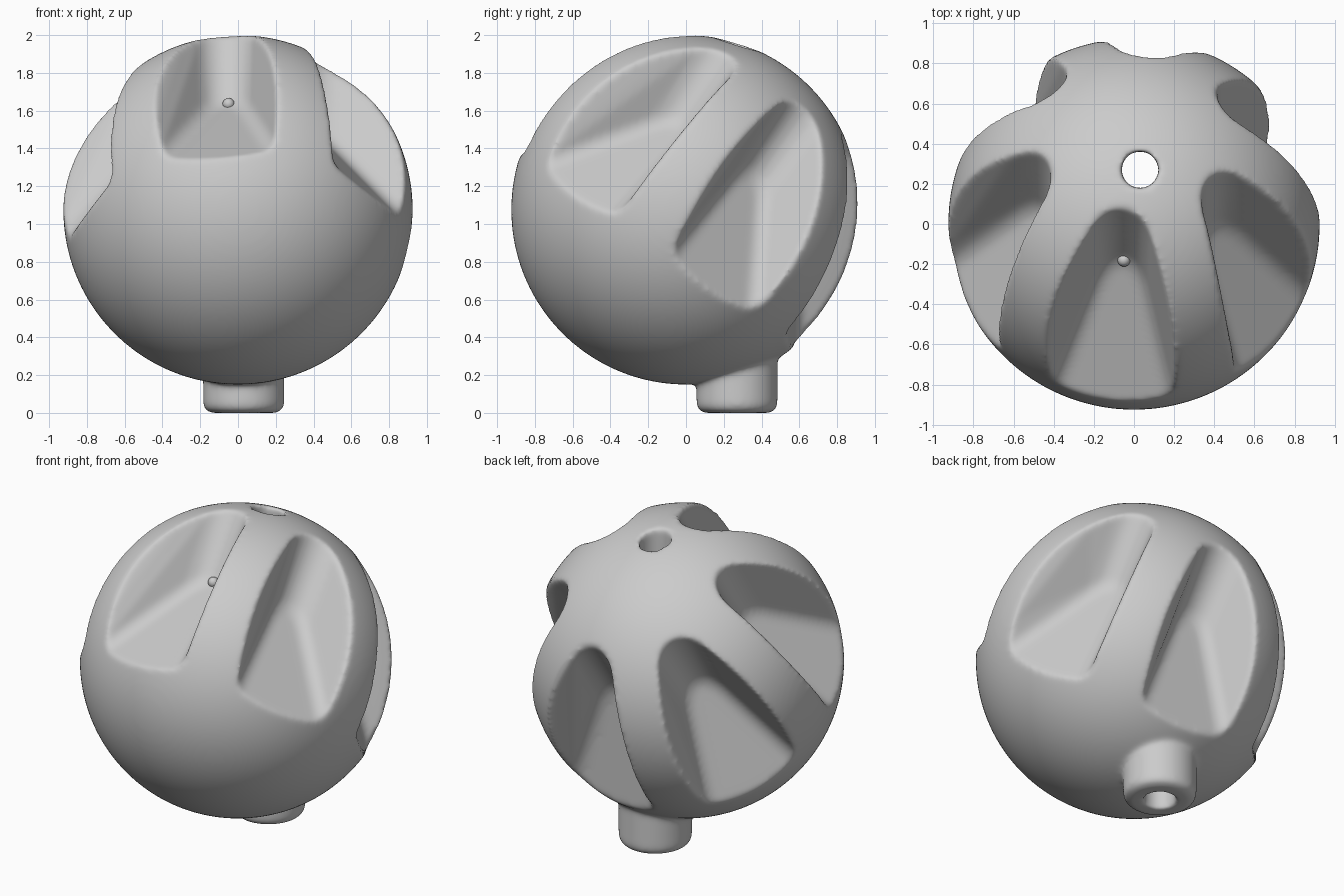
import bpy, bmesh, math
from mathutils import Vector, Matrix

cube = bpy.data.objects.get("Cube")
if cube:
    bpy.data.objects.remove(cube, do_unlink=True)

RADIUS = 0.925
CENTRE = Vector((0, 0, 1.075))
TILT = math.radians(35)        # the ring of pockets leans to the back
STEM = Vector((0.03, 0.27, 0))

grey = bpy.data.materials.new("plain grey")
grey.use_nodes = True
colour = (0.6, 0.6, 0.6, 1)
grey.diffuse_color = colour
grey.node_tree.nodes["Principled BSDF"].inputs["Base Color"].default_value = colour


def make_object(name, bm):
    bmesh.ops.recalc_face_normals(bm, faces=bm.faces)
    mesh = bpy.data.meshes.new(name)
    bm.to_mesh(mesh)
    bm.free()
    mesh.materials.append(grey)
    obj = bpy.data.objects.new(name, mesh)
    bpy.context.collection.objects.link(obj)
    return obj


def ball(name, radius, centre, segments):
    bm = bmesh.new()
    bmesh.ops.create_uvsphere(bm, u_segments=segments, v_segments=segments // 2,
                              radius=radius, matrix=Matrix.Translation(centre))
    for f in bm.faces:
        f.smooth = True
    return make_object(name, bm)


def upright_cylinder(name, radius, z0, z1, rounding=0.0):
    bm = bmesh.new()
    middle = STEM + Vector((0, 0, (z0 + z1) / 2))
    bmesh.ops.create_cone(bm, cap_ends=True, segments=64, radius1=radius, radius2=radius,
                          depth=z1 - z0, matrix=Matrix.Translation(middle))
    if rounding:
        low = [e for e in bm.edges if all(v.co.z < z0 + 0.001 for v in e.verts)]
        bmesh.ops.bevel(bm, geom=low, offset=rounding, segments=5, profile=0.5,
                        affect='EDGES')
    return make_object(name, bm)


def pocket_frame(azimuth):
    """Radial, tangent and axis directions of one pocket."""
    x = Vector((1, 0, 0))
    back = Vector((0, math.cos(TILT), -math.sin(TILT)))
    axis = Vector((0, math.sin(TILT), math.cos(TILT)))
    c, s = math.cos(azimuth), math.sin(azimuth)
    return x * c + back * s, back * c - x * s, axis


def pocket_cutter(name, azimuth):
    """Flaring wedge with a round inner end and a sloping flat floor."""
    radial, tangent, axis = pocket_frame(azimuth)
    inner, round_r, flare, outer = 0.465, 0.135, math.radians(28), 1.2
    hub = inner + round_r
    start, steps = math.pi / 2 + flare, 14
    profile = []
    for i in range(steps + 1):
        a = start + (2 * math.pi - 2 * start) * i / steps
        profile.append((hub + round_r * math.cos(a), round_r * math.sin(a)))
    wide = round_r / math.cos(flare) + (outer - hub) * math.tan(flare)
    profile += [(outer, -wide), (outer, wide)]

    bm = bmesh.new()
    rings = []
    for rise, spread in ((0.0, 1.0), (1.0, 1.3)):
        ring = []
        for u, t in profile:
            h = 0.33 - 1.5 * (u - 0.475) + rise
            ring.append(bm.verts.new(CENTRE + radial * u + tangent * (t * spread) + axis * h))
        rings.append(ring)
    floor = bm.faces.new(rings[0])
    bm.faces.new(rings[1])
    n = len(profile)
    for i in range(n):
        j = (i + 1) % n
        bm.faces.new((rings[0][i], rings[0][j], rings[1][j], rings[1][i]))
    bmesh.ops.recalc_face_normals(bm, faces=bm.faces)
    # round the join between floor and walls
    bmesh.ops.bevel(bm, geom=list(floor.edges), offset=0.05, segments=4, profile=0.5,
                    affect='EDGES')
    return make_object(name, bm)


# main ball with its stem, six pockets and the hole through both
body = ball("ball_body", RADIUS, CENTRE, 160)
tools = [(upright_cylinder("stem", 0.215, 0.0, 0.7, 0.05), 'UNION')]
for k in range(6):
    azimuth = math.radians(-97 + 60 * k)
    tools.append((pocket_cutter("pocket_cutter_%d" % (k + 1), azimuth), 'DIFFERENCE'))
tools.append((upright_cylinder("hole_cutter", 0.092, -0.2, 2.2), 'DIFFERENCE'))

bpy.ops.object.select_all(action='DESELECT')
bpy.context.view_layer.objects.active = body
body.select_set(True)
for tool, operation in tools:
    tool.hide_render = True
    mod = body.modifiers.new("cut", 'BOOLEAN')
    mod.operation = operation
    mod.solver = 'EXACT'
    mod.object = tool
    bpy.ops.object.modifier_apply(modifier=mod.name)
    bpy.data.objects.remove(tool, do_unlink=True)

# even out the mesh and soften every rim
remesh = body.modifiers.new("even_mesh", 'REMESH')
remesh.mode = 'VOXEL'
remesh.voxel_size = 0.0135
remesh.use_smooth_shade = True
bpy.ops.object.modifier_apply(modifier=remesh.name)
soften = body.modifiers.new("soft_rims", 'SMOOTH')
soften.factor = 0.5
soften.iterations = 16
bpy.ops.object.modifier_apply(modifier=soften.name)
for p in body.data.polygons:
    p.use_smooth = True
    p.material_index = 0

# small pip at the inner end of the front pocket
ball("pocket_pip", 0.032, Vector((-0.05, -0.18, 1.635)), 20)
